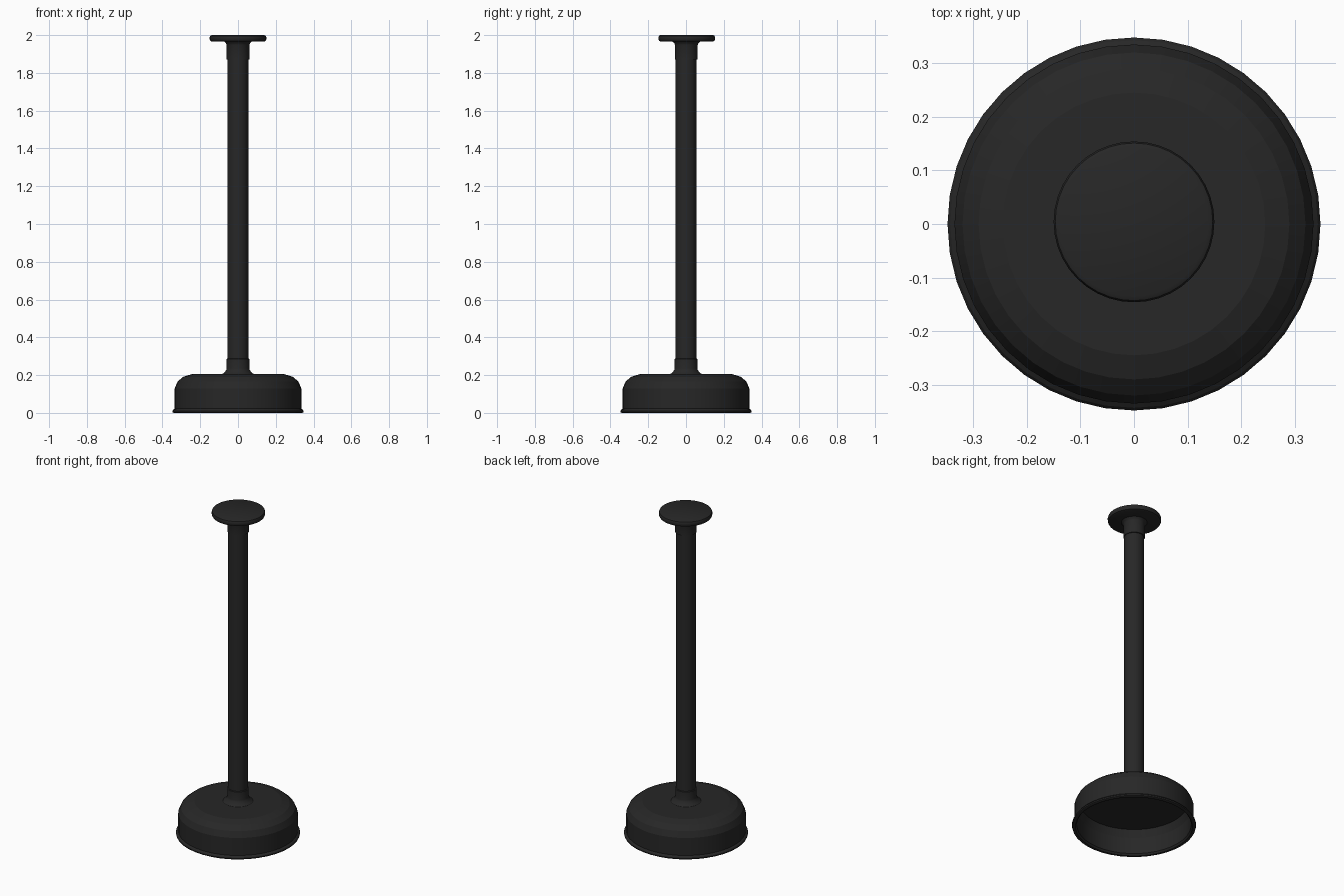
import bpy, bmesh, math

if "Cube" in bpy.data.objects:
    bpy.data.objects.remove(bpy.data.objects["Cube"])

black = bpy.data.materials.new("matte_black")
black.diffuse_color = (0.02, 0.02, 0.02, 1)
black.use_nodes = True
black.node_tree.nodes["Principled BSDF"].inputs["Base Color"].default_value = black.diffuse_color


def lathe(name, profile, segments=40, y=0.0, smooth_angle=30):
    """Spin an (r, z) profile around the z axis."""
    bm = bmesh.new()
    verts = [bm.verts.new((r, 0, z)) for r, z in profile]
    edges = [bm.edges.new(pair) for pair in zip(verts, verts[1:])]
    bmesh.ops.spin(bm, geom=verts + edges, cent=(0, 0, 0), axis=(0, 0, 1),
                   angle=2 * math.pi, steps=segments, use_duplicate=False)
    bmesh.ops.remove_doubles(bm, verts=bm.verts, dist=1e-5)
    bmesh.ops.recalc_face_normals(bm, faces=bm.faces)
    mesh = bpy.data.meshes.new(name)
    bm.to_mesh(mesh)
    bm.free()
    obj = bpy.data.objects.new(name, mesh)
    obj.location.y = y
    bpy.context.collection.objects.link(obj)
    mesh.materials.append(black)
    bpy.ops.object.select_all(action='DESELECT')
    obj.select_set(True)
    bpy.context.view_layer.objects.active = obj
    bpy.ops.object.shade_smooth_by_angle(angle=math.radians(smooth_angle))
    return obj


# Hollow shade with rolled rim: outside from top centre, then back up inside
lathe("shade", [
    (0, 0.205), (0.245, 0.205), (0.29, 0.191), (0.32, 0.166), (0.335, 0.13),
    (0.335, 0.022), (0.343, 0.017), (0.348, 0.01), (0.346, 0.003), (0.34, 0.0),
    (0.328, 0.0), (0.32, 0.01), (0.318, 0.11), (0.302, 0.155),
    (0, 0.155)], smooth_angle=12)

# Flared collar joining shade and pole
lathe("lower_collar", [
    (0, 0.203), (0.088, 0.203), (0.072, 0.213), (0.062, 0.228),
    (0.06, 0.235), (0.06, 0.286), (0.055, 0.288), (0, 0.288)])

# Hanging pole
lathe("pole", [(0, 0.22), (0.055, 0.22), (0.055, 1.95), (0, 1.95)])

# Collar under the ceiling plate
lathe("upper_collar", [
    (0, 1.87), (0.06, 1.87), (0.06, 1.948),
    (0.064, 1.957), (0.076, 1.968), (0, 1.968)], y=0.002)

# Ceiling plate with rounded edge
lathe("ceiling_plate", [
    (0, 1.965), (0.137, 1.965), (0.146, 1.969), (0.15, 1.978),
    (0.15, 1.988), (0.147, 1.996), (0.139, 2.0), (0, 2.0)], y=0.004)
